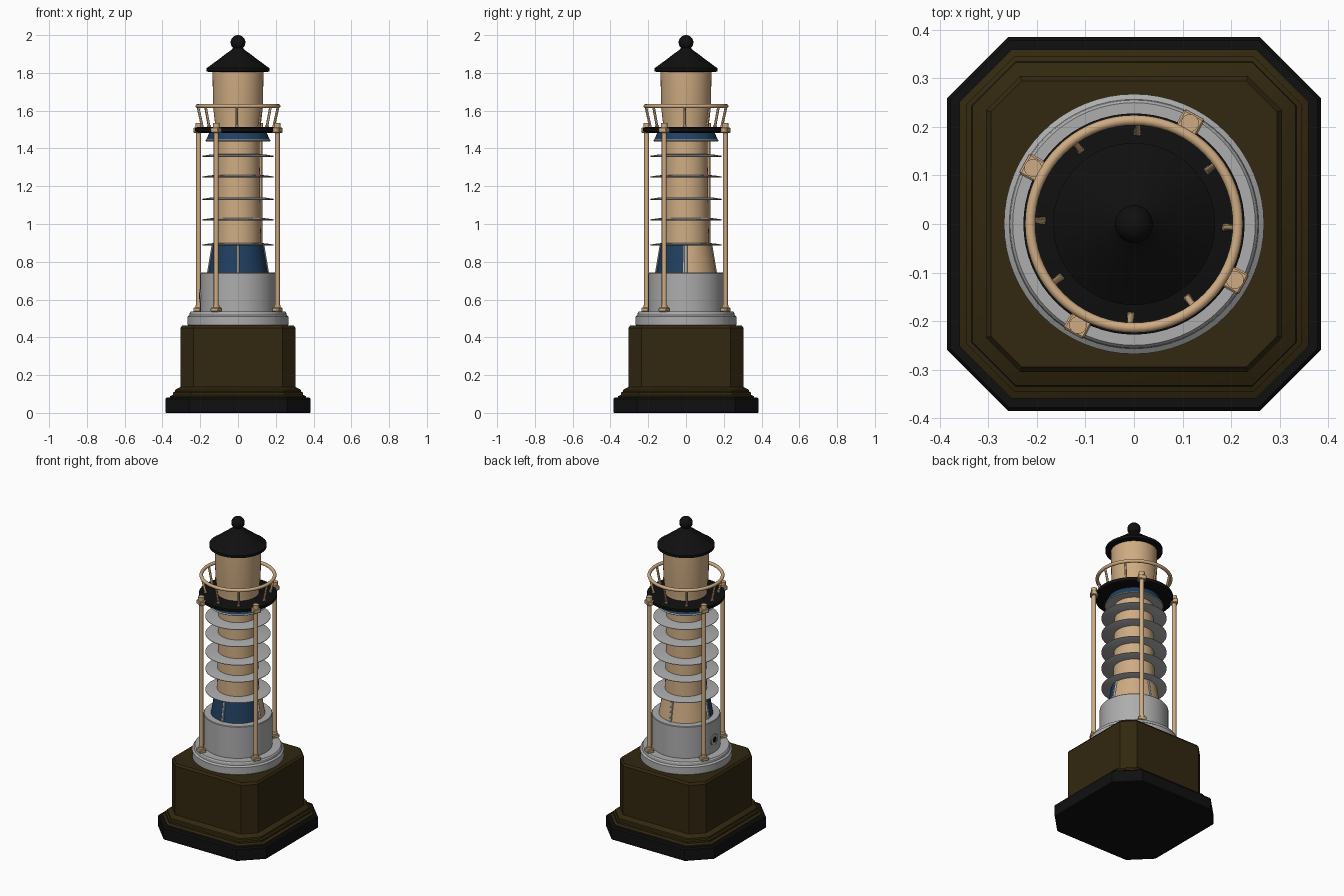
import bpy, bmesh, math
from mathutils import Vector

if "Cube" in bpy.data.objects:
    bpy.data.objects.remove(bpy.data.objects["Cube"])


def material(name, rgb):
    m = bpy.data.materials.new(name)
    m.diffuse_color = (*rgb, 1)
    m.use_nodes = True
    m.node_tree.nodes["Principled BSDF"].inputs["Base Color"].default_value = m.diffuse_color
    return m


BLACK = material("black", (0.005, 0.005, 0.005))
BROWN = material("dark wood brown", (0.032, 0.021, 0.005))
GREY = material("pale grey", (0.42, 0.42, 0.42))
TAN = material("tan", (0.62, 0.41, 0.225))
BLUE = material("navy blue", (0.014, 0.05, 0.115))


def finish(bm, name, mats, angle=30):
    bmesh.ops.recalc_face_normals(bm, faces=bm.faces)
    me = bpy.data.meshes.new(name)
    bm.to_mesh(me)
    bm.free()
    ob = bpy.data.objects.new(name, me)
    bpy.context.collection.objects.link(ob)
    for m in mats:
        me.materials.append(m)
    bpy.ops.object.select_all(action='DESELECT')
    ob.select_set(True)
    bpy.context.view_layer.objects.active = ob
    bpy.ops.object.shade_smooth_by_angle(angle=math.radians(angle))
    return ob


def loft(name, rings, mats, angle=30):
    """Skin a stack of equal-length point rings and cap both ends."""
    bm = bmesh.new()
    loops = [[bm.verts.new(p) for p in ring] for ring in rings]
    n = len(loops[0])
    for a, b in zip(loops, loops[1:]):
        for i in range(n):
            j = (i + 1) % n
            bm.faces.new((a[i], a[j], b[j], b[i]))
    bm.faces.new(loops[0])
    bm.faces.new(loops[-1])
    return finish(bm, name, mats, angle)


def lathe(name, profile, mats, n=64, angle=30):
    rings = [[(r * math.cos(2 * math.pi * i / n), r * math.sin(2 * math.pi * i / n), z)
              for i in range(n)] for r, z in profile]
    return loft(name, rings, mats, angle)


def octagon(h, z):
    k = 0.26 - (0.385 - h) * 0.32
    return [(h, -k, z), (h, k, z), (k, h, z), (-k, h, z),
            (-h, k, z), (-h, -k, z), (-k, -h, z), (k, -h, z)]


def rod(name, a, b, r, mat, n=12):
    a, b = Vector(a), Vector(b)
    q = (b - a).to_track_quat('Z', 'Y')
    rings = [[p + q @ Vector((r * math.cos(2 * math.pi * i / n),
                              r * math.sin(2 * math.pi * i / n), 0)) for i in range(n)]
             for p in (a, b)]
    return loft(name, rings, [mat])


def block(name, loc, size, mat, rot=0.0, bevel=0.004):
    bm = bmesh.new()
    bmesh.ops.create_cube(bm, size=1)
    bmesh.ops.scale(bm, vec=size, verts=bm.verts)
    bmesh.ops.bevel(bm, geom=bm.edges[:], offset=bevel, segments=1, affect='EDGES')
    ob = finish(bm, name, [mat])
    ob.location = loc
    ob.rotation_euler.z = rot
    return ob


def polar(r, a, z):
    return (r * math.cos(a), r * math.sin(a), z)


# Octagonal pedestal
loft("plinth", [octagon(h, z) for h, z in
                ((0.38, 0), (0.385, 0.005), (0.385, 0.074), (0.378, 0.082))], [BLACK])
loft("wooden_pedestal", [octagon(h, z) for h, z in
                         ((0.36, 0.078), (0.36, 0.088), (0.345, 0.095), (0.345, 0.108),
                          (0.335, 0.112), (0.333, 0.122), (0.315, 0.132), (0.305, 0.137),
                          (0.305, 0.45), (0.295, 0.463))], [BROWN])

# Round grey foot and drum
lathe("drum_foot", [(0.262, 0.46), (0.268, 0.466), (0.268, 0.51), (0.257, 0.518),
                    (0.255, 0.532), (0.25, 0.538)], [GREY])
lathe("drum", [(0.2, 0.535), (0.2, 0.738), (0.197, 0.742)], [GREY])

# Winding hole on the left side of the drum
rod("winding_plate", (-0.19, 0, 0.62), (-0.204, 0, 0.62), 0.035, GREY, 32)
rod("winding_hole", (-0.195, 0, 0.62), (-0.206, 0, 0.62), 0.018, BLACK, 24)

# Flared skirt: blue in front, tan behind, with upright strips
skirt = lathe("skirt", [(0.158, 0.74), (0.133, 0.89)], [TAN, BLUE])
for p in skirt.data.polygons:
    p.material_index = 1 if p.center.y < -0.01 and abs(p.normal.z) < 0.9 else 0
for i in range(4):
    a = i * math.pi / 2
    rod("skirt_strip", polar(0.156, a, 0.74), polar(0.131, a, 0.89), 0.008, GREY)

# Tower shaft with discs
lathe("tower_shaft", [(0.122, 0.88), (0.112, 1.49)], [TAN])
for z in (0.885, 1.018, 1.127, 1.245, 1.355):
    lathe("disc", [(0.184, z), (0.19, z + 0.003), (0.19, z + 0.006),
                   (0.15, z + 0.012), (0.10, z + 0.016)], [GREY])
lathe("upper_disc", [(0.168, 1.438), (0.172, 1.442), (0.168, 1.447)], [GREY])
lathe("upper_collar", [(0.168, 1.446), (0.15, 1.488)], [BLUE])

# Gallery floor
lathe("gallery_floor", [(0.2, 1.483), (0.226, 1.489), (0.228, 1.508), (0.215, 1.513)], [BLACK])

# Four outer posts with square feet and caps
for i in range(4):
    a = math.radians(61 + 90 * i)
    rod("post", polar(0.238, a, 0.535), polar(0.238, a, 1.515), 0.013, TAN, 20)
    block("post_foot", polar(0.238, a, 0.546), (0.042, 0.048, 0.022), TAN, a)
    rod("post_foot_collar", polar(0.238, a, 0.55), polar(0.238, a, 0.572), 0.017, TAN, 20)
    block("post_cap", polar(0.236, a, 1.497), (0.045, 0.048, 0.028), TAN, a)
    rod("post_nut", polar(0.238, a, 1.505), polar(0.238, a, 1.534), 0.018, TAN, 20)

# Gallery railing
bpy.ops.mesh.primitive_torus_add(major_radius=0.214, minor_radius=0.0105, major_segments=72,
                                 minor_segments=14, location=(0, 0, 1.624))
rail = bpy.context.object
rail.name = "railing"
rail.data.materials.append(TAN)
bpy.ops.object.shade_smooth()
for deg in (-2, 36, 88, 126, 178, 216, 268, 306):
    a = math.radians(deg)
    rod("baluster", polar(0.188, a, 1.51), polar(0.213, a, 1.622), 0.007, TAN)
    block("baluster_foot", polar(0.19, a, 1.516), (0.016, 0.016, 0.014), TAN, a, 0.002)

# Lantern room, roof and ball
lathe("lantern_room", [(0.122, 1.51), (0.122, 1.535), (0.132, 1.62), (0.135, 1.815)], [TAN])
lathe("roof", [(0.155, 1.805), (0.167, 1.809), (0.167, 1.825), (0.155, 1.833), (0.11, 1.866),
               (0.065, 1.9), (0.035, 1.922), (0.02, 1.94)], [BLACK])
bpy.ops.mesh.primitive_uv_sphere_add(segments=32, ring_count=20, radius=0.039,
                                     location=(0, 0, 1.961))
ball = bpy.context.object
ball.name = "roof_ball"
ball.data.materials.append(BLACK)
bpy.ops.object.shade_smooth()
